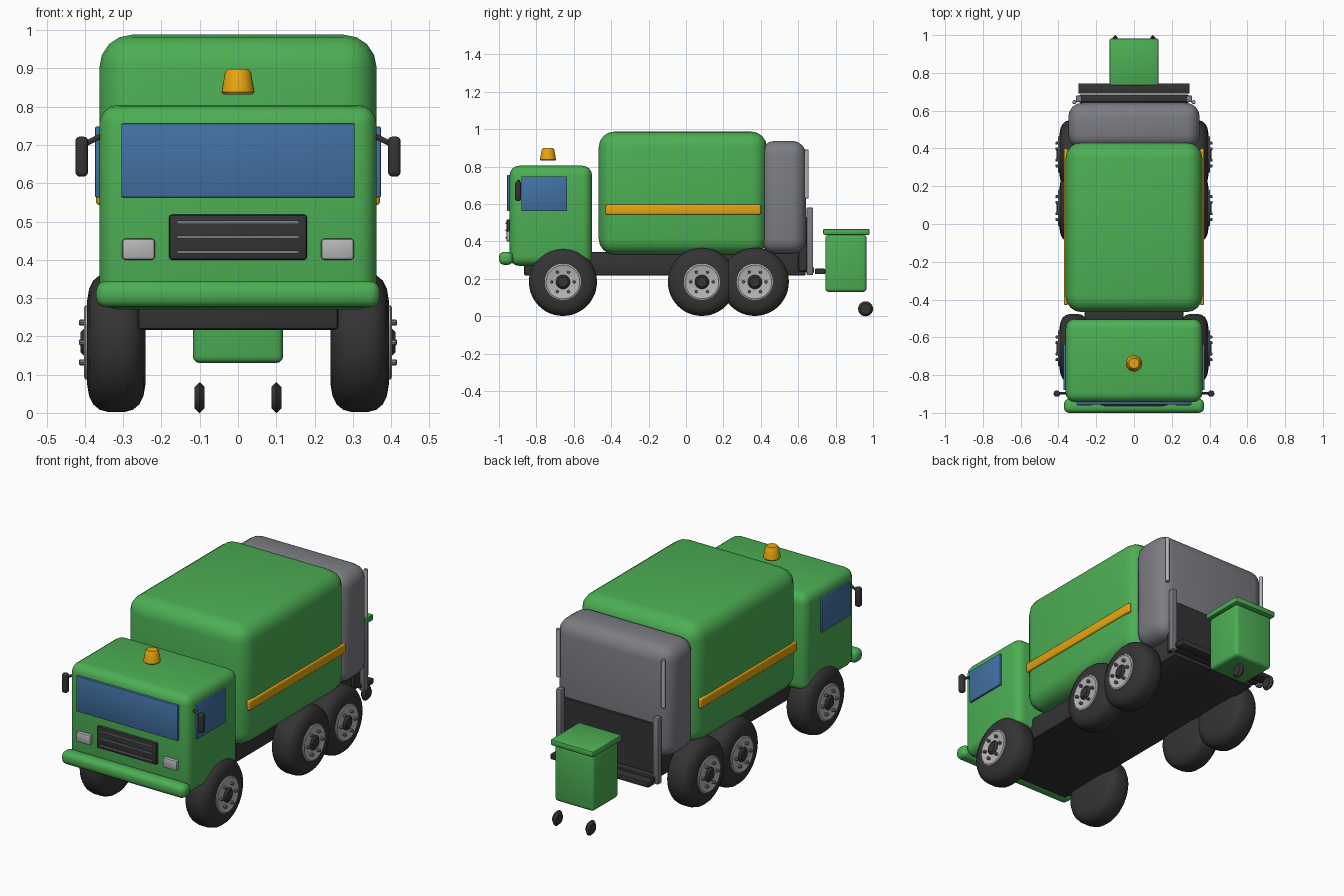
import bpy, bmesh, math
from mathutils import Matrix, Vector

if "Cube" in bpy.data.objects:
    bpy.data.objects.remove(bpy.data.objects["Cube"])


def material(name, rgb):
    m = bpy.data.materials.new(name)
    lin = [(c / 255 / 12.92 if c < 10.3 else ((c / 255 + 0.055) / 1.055) ** 2.4) for c in rgb]
    m.diffuse_color = (*lin, 1)
    m.use_nodes = True
    m.node_tree.nodes["Principled BSDF"].inputs["Base Color"].default_value = m.diffuse_color
    return m


GREEN = material("green_paint", (76, 175, 84))
DARK = material("dark_rubber", (52, 52, 53))
GREY = material("mid_grey", (124, 125, 131))
LIGHT = material("light_grey", (182, 182, 184))
BLUE = material("blue_glass", (66, 113, 163))
ORANGE = material("orange", (230, 165, 16))


def finish(bm, name, mat):
    bmesh.ops.recalc_face_normals(bm, faces=bm.faces)
    me = bpy.data.meshes.new(name)
    bm.to_mesh(me)
    bm.free()
    me.materials.append(mat)
    for p in me.polygons:
        p.use_smooth = True
    me.set_sharp_from_angle(angle=math.radians(35))
    ob = bpy.data.objects.new(name, me)
    bpy.context.collection.objects.link(ob)
    return ob


def box(name, mat, x, y, z, r=0.0, seg=4):
    """Box from (min, max) ranges with rounded edges."""
    bm = bmesh.new()
    bmesh.ops.create_cube(bm, size=1)
    for v in bm.verts:
        v.co = [lo + (c + 0.5) * (hi - lo) for c, (lo, hi) in zip(v.co, (x, y, z))]
    if r:
        bmesh.ops.bevel(bm, geom=bm.edges[:], offset=r, segments=seg,
                        profile=0.5, affect='EDGES', clamp_overlap=True)
    return finish(bm, name, mat)


def lathe(name, mat, profile, origin, axis, steps=40):
    """Spin (radius, height) points about an axis through origin."""
    bm = bmesh.new()
    vs = [bm.verts.new((r, 0, h)) for r, h in profile]
    es = [bm.edges.new(p) for p in zip(vs, vs[1:])]
    bmesh.ops.spin(bm, geom=vs + es, cent=(0, 0, 0), axis=(0, 0, 1),
                   angle=math.tau, steps=steps)
    bmesh.ops.remove_doubles(bm, verts=bm.verts, dist=1e-5)
    rot = Vector((0, 0, 1)).rotation_difference(Vector(axis)).to_matrix().to_4x4()
    bmesh.ops.transform(bm, matrix=Matrix.Translation(origin) @ rot, verts=bm.verts)
    return finish(bm, name, mat)


def rod(name, mat, a, b, r, steps=14):
    a, b = Vector(a), Vector(b)
    h = (b - a).length
    c = r * 0.3
    return lathe(name, mat, [(0, 0), (r - c, 0), (r, c), (r, h - c), (r - c, h), (0, h)],
                 a, (b - a).normalized(), steps)


def span(s, a, b):
    return (min(s * a, s * b), max(s * a, s * b))


# Main bodies
box("chassis", DARK, (-.262, .262), (-.866, .64), (.217, .345), .01, 2)
box("cab", GREEN, (-.362, .362), (-.943, -.503), (.27, .805), .05)
box("container", GREEN, (-.362, .362), (-.467, .433), (.33, .988), .085)
box("rear_hopper", GREY, (-.348, .348), (.40, .642), (.335, .938), .075)
box("front_bumper", GREEN, (-.371, .371), (-1.0, -.925), (.275, .345), .028)

# Cab front
box("windshield", BLUE, (-.305, .305), (-.956, -.947 + .01), (.563, .756), .004, 2)
box("grille", DARK, (-.18, .18), (-.96, -.93), (.40, .518), .007, 2)
for i, z in enumerate((.42, .459, .498)):
    box(f"grille_bar_{i}", GREY, (-.16, .16), (-.966, -.955), (z - .004, z + .004))
lathe("beacon", ORANGE, [(0, 0), (.038, 0), (.043, .006), (.034, .058), (.027, .067), (0, .067)],
      (0, -.738, .832), (0, 0, 1), 28)

# Rear loading opening, hinge bar and step
box("loading_opening", DARK, (-.28, .28), (.60, .651), (.24, .53), .004, 1)
box("lift_bar", DARK, (-.29, .29), (.64, .685), (.232, .262), .006, 2)
box("rear_step", DARK, (-.295, .295), (.69, .745), (.225, .255), .005, 2)

# Wheel profiles: tyre runs from the inner side outward
TYRE = [(0, .242), (.11, .242), (.14, .247), (.162, .258), (.176, .275), (.182, .298), (.182, .338),
        (.176, .361), (.162, .378), (.14, .389), (.11, .394), (0, .394)]
RIM = [(0, .385), (.097, .385), (.097, .399), (.09, .402), (.08, .398), (0, .398)]

for s, side in ((1, "right"), (-1, "left")):
    # Cab side details
    box(f"side_window_{side}", BLUE, span(s, .36, .373), (-.88, -.636), (.563, .748), .003, 2)
    box(f"headlight_{side}", LIGHT, span(s, .217, .303), (-.96, -.935), (.40, .455), .008, 2)
    box(f"mirror_{side}", DARK, span(s, .392, .425), (-.914, -.882), (.617, .722), .012, 3)
    rod(f"mirror_arm_{side}", DARK, (s * .355, -.895, .725), (s * .405, -.895, .70), .007)
    # Container stripe
    box(f"stripe_{side}", ORANGE, span(s, .35, .371), (-.43, .40), (.543, .597), .009, 3)
    # Rear lift posts and hand rails
    box(f"lift_post_{side}", GREY, span(s, .275, .308), (.645, .68), (.22, .582), .007, 2)
    rod(f"hand_rail_{side}", LIGHT, (s * .316, .645, .63), (s * .316, .645, .893), .011)
    # Road wheels
    for label, y in (("front", -.658), ("middle", .085), ("rear", .368)):
        o = (0, y, .184)
        n = f"{label}_{side}"
        lathe(f"tyre_{n}", DARK, TYRE, o, (s, 0, 0), 48)
        lathe(f"rim_{n}", LIGHT, RIM, o, (s, 0, 0), 40)
        rod(f"hub_{n}", DARK, (s * .39, y, .184), (s * .411, y, .184), .038, 24)
        for k in range(6):
            a = math.tau * k / 6
            by, bz = y + .06 * math.cos(a), .184 + .06 * math.sin(a)
            rod(f"bolt_{n}_{k}", GREY, (s * .39, by, bz), (s * .415, by, bz), .008, 8)
    # Bin wheels
    rod(f"bin_wheel_{side}", DARK, (s * .087, .96, .04), (s * .113, .96, .04), .04, 24)

# Waste bin behind the truck
box("bin_body", GREEN, (-.118, .118), (.745, .965), (.13, .437), .018, 3)
box("bin_lid", GREEN, (-.13, .13), (.733, .982), (.435, .468), .009, 2)
